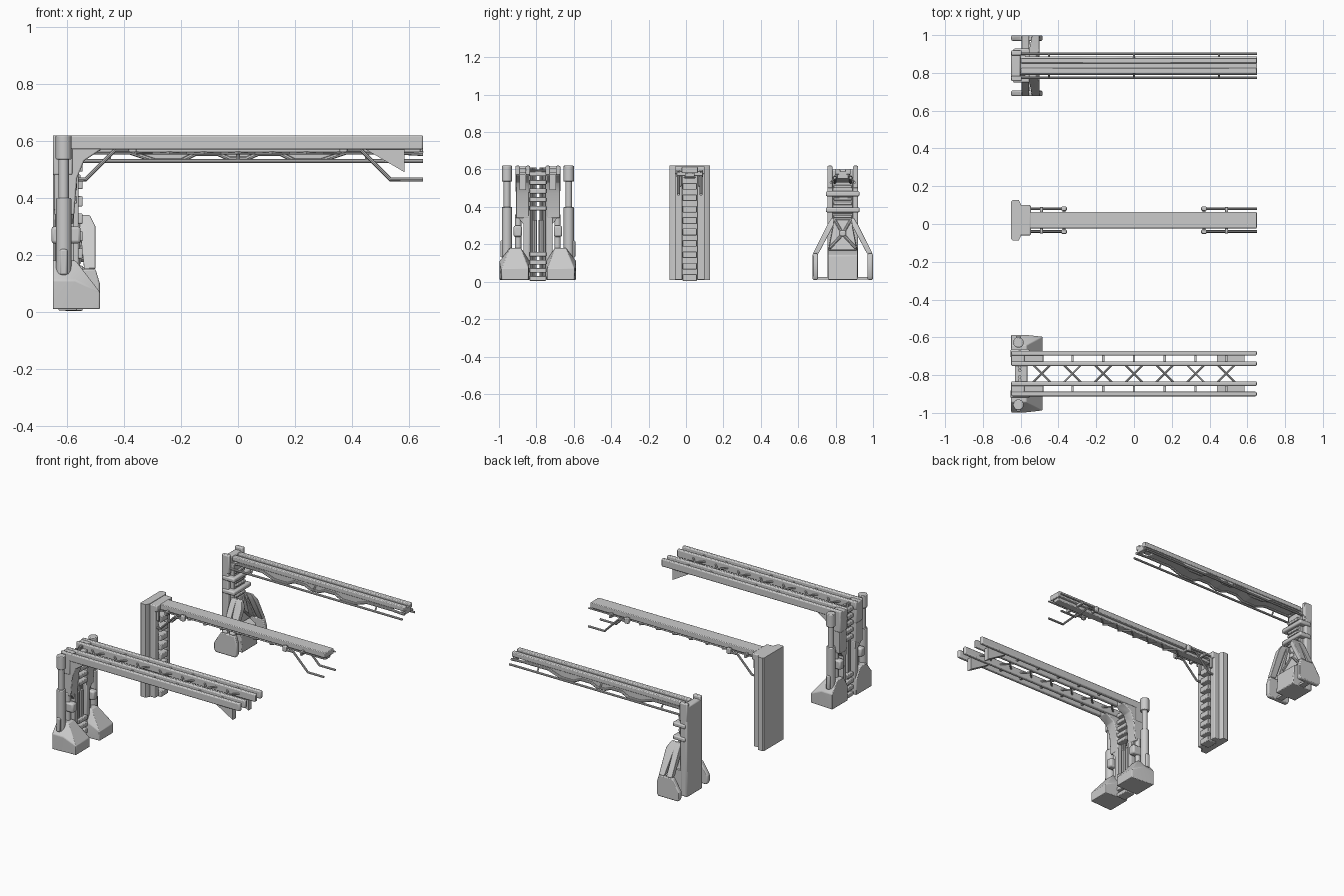
import bpy, bmesh
from mathutils import Vector

if "Cube" in bpy.data.objects:
    bpy.data.objects.remove(bpy.data.objects["Cube"])

grey = bpy.data.materials.new("painted grey metal")
grey.use_nodes = True
colour = (0.6, 0.6, 0.6, 1)
grey.diffuse_color = colour
grey.node_tree.nodes["Principled BSDF"].inputs["Base Color"].default_value = colour
parts = []
SIDES = (-1, 1)


def finish(name, bm, bevel=0):
    bmesh.ops.recalc_face_normals(bm, faces=bm.faces)
    mesh = bpy.data.meshes.new(name)
    bm.to_mesh(mesh)
    bm.free()
    ob = bpy.data.objects.new(name, mesh)
    bpy.context.collection.objects.link(ob)
    mesh.materials.append(grey)
    if bevel:
        mod = ob.modifiers.new("edge", "BEVEL")
        mod.width, mod.segments, mod.limit_method = bevel, 2, "ANGLE"
    parts.append(ob)


def boxes(name, items, bevel=0):
    """Each item is an (x range, y range, z range) triple; all go in one mesh."""
    bm = bmesh.new()
    for ranges in items:
        cube = bmesh.ops.create_cube(bm, size=1)["verts"]
        for v in cube:
            v.co = [min(r) if c < 0 else max(r) for c, r in zip(v.co, ranges)]
    finish(name, bm, bevel)


def hull(name, points, bevel=0):
    bm = bmesh.new()
    for p in points:
        bm.verts.new(p)
    res = bmesh.ops.convex_hull(bm, input=bm.verts)
    bmesh.ops.delete(bm, geom=[g for g in res["geom_interior"] if isinstance(g, bmesh.types.BMVert)], context="VERTS")
    finish(name, bm, bevel)


def prism(name, outline, axis, lo, hi, bevel=0):
    """Outline in the two other axes, extruded along axis (1 = y, 2 = z)."""
    bm = bmesh.new()
    rings = []
    for d in (lo, hi):
        rings.append([bm.verts.new((a, d, b) if axis == 1 else (a, b, d)) for a, b in outline])
        bm.faces.new(rings[-1])
    n = len(outline)
    for i in range(n):
        j = (i + 1) % n
        bm.faces.new((rings[0][i], rings[0][j], rings[1][j], rings[1][i]))
    finish(name, bm, bevel)


def tubes(name, paths, r):
    curve = bpy.data.curves.new(name, "CURVE")
    curve.dimensions = "3D"
    curve.bevel_depth, curve.bevel_resolution, curve.use_fill_caps = r, 2, True
    for path in paths:
        sp = curve.splines.new("POLY")
        sp.points.add(len(path) - 1)
        for p, co in zip(sp.points, path):
            p.co = (*co, 1)
    ob = bpy.data.objects.new(name, curve)
    bpy.context.collection.objects.link(ob)
    bpy.ops.object.select_all(action="DESELECT")
    ob.select_set(True)
    bpy.context.view_layer.objects.active = ob
    bpy.ops.object.convert(target="MESH")
    ob = bpy.context.view_layer.objects.active
    ob.data.materials.clear()
    ob.data.materials.append(grey)
    parts.append(ob)


def cylinder(name, x, y, z0, z1, r):
    bm = bmesh.new()
    bmesh.ops.create_cone(bm, cap_ends=True, segments=20, radius1=r, radius2=r, depth=z1 - z0)
    bmesh.ops.translate(bm, verts=bm.verts, vec=Vector((x, y, (z0 + z1) / 2)))
    finish(name, bm, 0.004)


# ---- Twin truss gantry ----
c = -0.792
for s in SIDES:
    def at(a, b):
        return (c + s * a, c + s * b)
    side = "left" if s > 0 else "right"
    # Wedge foot with a ridged top
    foot = [(x, y, z) for y in at(.045, .205) for x, z in ((-.65, .01), (-.65, .11), (-.57, .11))]
    foot += [(-.485, y, z) for y in at(.05, .195) for z in (.01, .07)]
    foot += [(x, y, .18) for y in at(.09, .15) for x in (-.65, -.57)]
    hull("truss_foot_" + side, foot, .004)
    # Outer piston post
    y = c + s * .165
    cylinder("piston_sleeve_" + side, -.612, y, .13, .40, .027)
    cylinder("piston_rod_" + side, -.612, y, .39, .55, .018)
    cylinder("piston_cap_" + side, -.612, y, .535, .62, .028)
    boxes("piston_latch_" + side, [((-.625, -.599), at(.18, .2), (.13, .22))], .006)
    # Elbow carrying the beams
    prism("elbow_" + side, [(-.645, .34), (-.645, .60), (-.48, .60), (-.48, .57), (-.54, .53),
                            (-.565, .47), (-.575, .34)], 1, *at(.046, .118), .005)
    boxes("head_block_" + side, [((-.65, -.58), at(.045, .12), (.48, .615))], .006)
    # Lower column and its damper
    boxes("inner_column_" + side, [((-.64, -.575), at(.045, .078), (.08, .36))], .004)
    hull("column_taper_" + side, [(x, yy, .36) for x in (-.645, -.575) for yy in at(.046, .118)]
         + [(x, yy, .31) for x in (-.64, -.58) for yy in at(.046, .08)])
    cylinder("damper_rod_" + side, -.605, c + s * .105, .15, .36, .017)
    boxes("damper_collar_" + side, [((-.655, -.552), at(.085, .13), (.24, .30))], .01)
    # Paired rails with spacers and end gusset
    boxes("truss_rails_" + side, [((-.65, .65), at(a - .012, a + .012), (.57, .62)) for a in (.053, .108)], .006)
    boxes("rail_spacers_" + side, [((k * .163 - .006, k * .163 + .006), at(.06, .1), (.585, .605))
                                   for k in range(-2, 4)])
    prism("end_gusset_" + side, [(.44, .575), (.585, .575), (.585, .49)], 1, *at(.063, .098))

# Cross bracing between the inner rails
braces = []
for k in range(-3, 4):
    for s in SIDES:
        braces.append([(k * .163 - .045 * s, c - .045, .595), (k * .163 + .045 * s, c + .045, .595)])
tubes("cross_braces", braces, .0055)

# Service ladder in the middle
boxes("ladder_rungs", [((-.63, -.565), (c - .045, c + .045), (z, z + .026))
                       for z in [.005 + .043 * k for k in range(4)] + [.38 + .046 * k for k in range(5)]], .004)
tubes("ladder_pipes", [[(-.605, c + s * a, .01), (-.605, c + s * a, .61)] for s in SIDES for a in (.017, .034)], .009)
tubes("ladder_canisters", [[(-.595, c + s * .017, .15), (-.595, c + s * .017, .33)] for s in SIDES], .013)

# ---- Single beam gantry ----
c = .02
prism("slab_column", [(-.65, c - .1), (-.643, c - .107), (-.61, c - .107), (-.597, c - .082),
                      (-.597, c + .082), (-.61, c + .107), (-.643, c + .107), (-.65, c + .1)], 2, .01, .62)
boxes("column_guides", [((-.60, -.56), (c + s * .04, c + s * .08), (.01, .60)) for s in SIDES], .004)
boxes("column_steps", [((-.61, -.545), (c - .038, c + .038), (z, z + .036))
                       for z in [.004 + .061 * k for k in range(9)]], .004)
boxes("column_head", [((-.645, -.546), (c - .08, c + .08), (.575, .617))], .006)
boxes("head_cheeks", [((-.60, -.546), (c + s * .045, c + s * .062), (.51, .61)) for s in SIDES], .003)
boxes("main_beam", [((-.6, .65), (c - .043, c + .043), (.58, .615))], .004)
boxes("beam_keel", [((-.57, .64), (c - .025, c + .025), (.56, .582))], .004)
# Zigzag bracing under the beam
tubes("keel_zigzag", [[(-.36 + .06 * k, c + (.028 if k % 2 else -.028), .558) for k in range(13)]], .005)
# Bent pipes at both ends
for e in SIDES:
    tubes("bent_pipes", [[(e * .36, c + s * .06, .57), (e * .43, c + s * .06, .57),
                          (e * .535, c + s * .06, .465), (e * (.65 if e > 0 else .56), c + s * .06, .465)]
                         for s in SIDES], .007)
    tubes("upper_pipes", [[(e * .36, c + s * .06, .585), (e * (.65 if e > 0 else .56), c + s * .06, .585)]
                          for s in SIDES], .005)
    boxes("pipe_crossbars", [((e * x - .008, e * x + .008), (c - .07, c + .07), (.565, .592)) for x in (.37, .49)], .003)
    boxes("pipe_clamps", [((e * .37 - .014, e * .37 + .014), (c + s * .05, c + s * .072), (.56, .597))
                          for s in SIDES], .005)

# ---- Splayed leg gantry ----
c = .838
boxes("rear_panel", [((-.65, -.602), (c - .082, c + .082), (.01, .60))], .008)
boxes("panel_prongs", [((-.65, -.595), (c + s * .055, c + s * .082), (.5, .62)) for s in SIDES], .006)
boxes("spine", [((-.61, -.575), (c - .055, c + .055), (.2, .56))], .004)
boxes("spine_ribs", [((-.61, -.565), (c - .05, c + .05), (z, z + .016)) for z in (.34, .365, .41, .435, .5)], .004)
boxes("clamp_bands", [((-.64, -.552), (c - .09, c + .09), (z, z + .028)) for z in (.37, .456)], .008)
# Base block and braced shield
hull("base_block", [(x, c + s * .08, z) for s in SIDES
                    for x, z in ((-.65, .01), (-.65, .18), (-.585, .18), (-.51, .14), (-.5, .01))], .005)
hull("shield", [(x, c + s * a, z) for s in SIDES
                for x, a, z in ((-.61, .08, .16), (-.55, .075, .17), (-.61, .045, .34), (-.57, .045, .33))], .003)
tubes("shield_braces", [[(-.545, c + s * .07, .18), (-.56, c, .255), (-.572, c - s * .04, .325)] for s in SIDES], .008)
boxes("shield_hub", [((-.59, -.545), (c - .017, c + .017), (.243, .273))], .007)
for s in SIDES:
    def at(a, b):
        return (c + s * a, c + s * b)
    # Tapered struts running down into a skid plate
    for x0, x1 in ((-.595, -.555), (-.54, -.50)):
        hull("leg_strut", [(x - (.02 if x1 > -.54 else 0), y, .34) for x in (x0, x1) for y in at(.045, .06)]
             + [(x, y, .15) for x in (x0, x1) for y in at(.13, .16)]
             + [(x, y, .30) for x in (x0, x1) for y in at(.05, .085)], .004)
    prism("skid_plate", [(-.64, .01), (-.65, .03), (-.65, .07), (-.6, .15), (-.5, .15),
                         (-.485, .1), (-.485, .03), (-.495, .01)], 1, *at(.132, .161), .006)
boxes("skid_tie", [((-.59, -.55), (c - .14, c + .14), (.012, .026))])
# Beam rails and central channel
boxes("channel_rails", [((-.6, .65), (c + s * .013, c + s * .042), (.572, .603)) for s in SIDES], .005)
boxes("channel_floor", [((-.6, .65), (c - .02, c + .02), (.57, .588))])
boxes("channel_stub", [((.62, .65), (c - .03, c + .03), (.55, .575))], .003)
# Wavy underside with matching conduits
wave = [(-.56, .56), (-.38, .56), (-.29, .53), (-.2, .53), (-.15, .555), (-.07, .555), (-.03, .537)]
wave += [(-x, z) for x, z in reversed(wave)]
prism("wavy_underside", wave + [(.56, .58), (-.56, .58)], 1, c - .036, c + .036, .004)
tubes("wavy_conduits", [[(-.6, c + s * .042, .555)] + [(x, c + s * .042, z) for x, z in wave]
                        + [(.65, c + s * .042, .555)] for s in SIDES], .008)
tubes("side_pipes", [[(-.6, c + s * .063, .53), (.65, c + s * .063, .53)] for s in SIDES], .007)
tubes("pipe_hangers", [[(x, c - .063, .53), (x, c - .03, .575), (x, c + .03, .575), (x, c + .063, .53)]
                       for x in (-.45, 0, .45)], .005)

# Smooth rounded surfaces, keep hard edges
bpy.ops.object.select_all(action="DESELECT")
for ob in parts:
    ob.select_set(True)
bpy.context.view_layer.objects.active = parts[0]
bpy.ops.object.shade_smooth_by_angle(angle=0.6)
